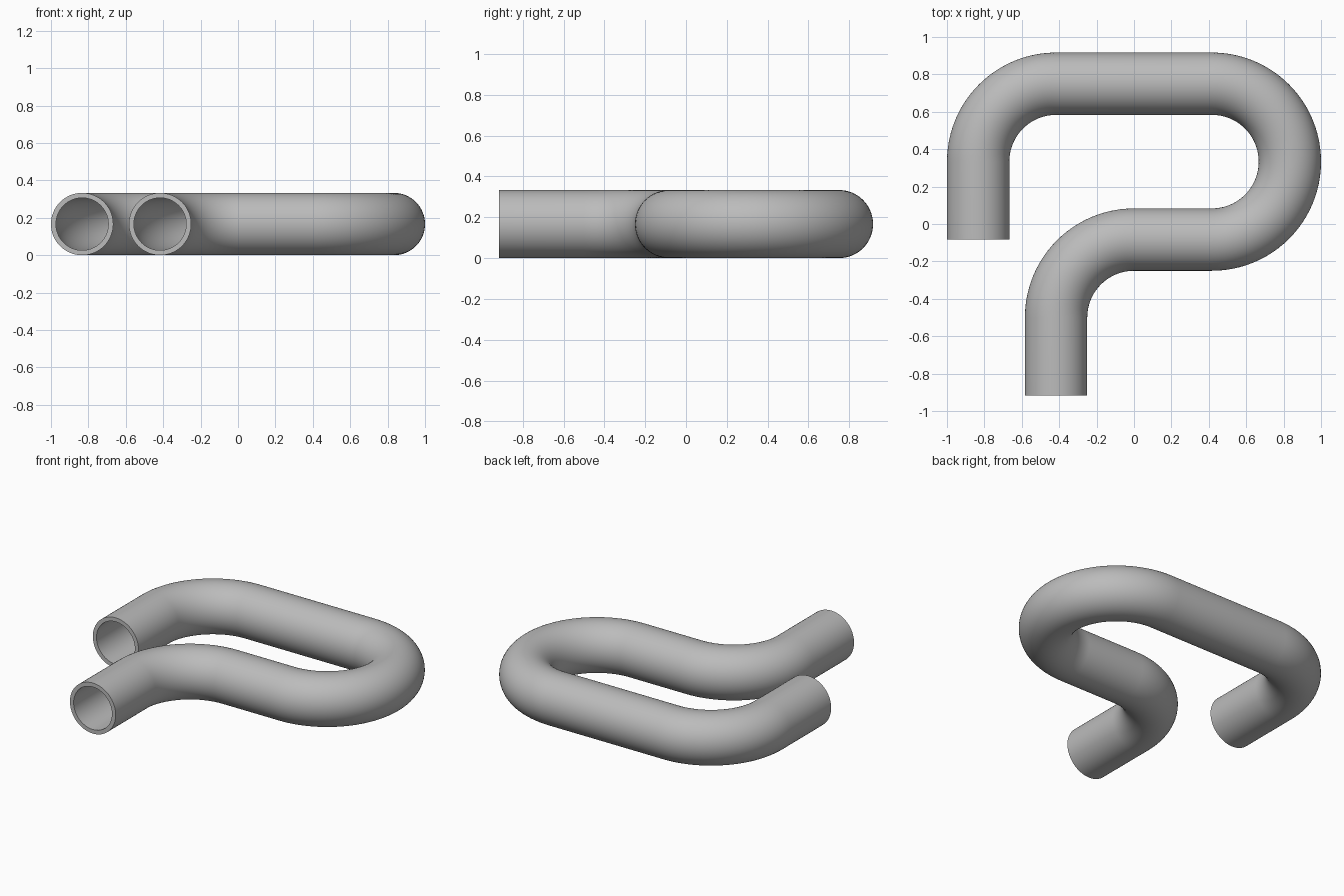
import bpy
import bmesh
import math
from mathutils import Vector

cube = bpy.data.objects.get("Cube")
if cube:
    bpy.data.objects.remove(cube, do_unlink=True)

OUTER, INNER, BEND = 1 / 6, 0.14, 5 / 12
SIDES, STEPS = 64, 24

metal = bpy.data.materials.new("grey_metal")
metal.use_nodes = True
colour = (0.5, 0.5, 0.5, 1)
metal.diffuse_color = colour
metal.node_tree.nodes["Principled BSDF"].inputs["Base Color"].default_value = colour


def bend(cx, cy, start, end):
    """Points and headings along a circular bend, angles in degrees."""
    turn = math.copysign(math.pi / 2, end - start)
    count = int(STEPS * abs(end - start) / 90)
    for i in range(count + 1):
        a = math.radians(start + (end - start) * i / count)
        yield Vector((cx + BEND * math.cos(a), cy + BEND * math.sin(a), OUTER)), a + turn


# Centre line: straight leg, quarter bend, U bend, reverse quarter bend, straight leg
path = [(Vector((-2 * BEND, -1 / 12, OUTER)), math.pi / 2)]
path += bend(-BEND, 1 / 3, 180, 90)
path += bend(BEND, 1 / 3, 90, -90)
path += bend(0, -0.5, 90, 180)
path += [(Vector((-BEND, -11 / 12, OUTER)), -math.pi / 2)]

bm = bmesh.new()


def ring(centre, heading, radius):
    side = Vector((math.sin(heading), -math.cos(heading), 0))
    up = Vector((0, 0, 1))
    angles = [2 * math.pi * k / SIDES for k in range(SIDES)]
    return [bm.verts.new(centre + radius * (math.cos(a) * side + math.sin(a) * up)) for a in angles]


# Outer wall, then back along the inner wall, closed by the rims
rings = [ring(p, h, OUTER) for p, h in path]
rings += [ring(p, h, INNER) for p, h in reversed(path)]
for i, a in enumerate(rings):
    b = rings[(i + 1) % len(rings)]
    for k in range(SIDES):
        n = (k + 1) % SIDES
        bm.faces.new((a[k], a[n], b[n], b[k]))
bmesh.ops.recalc_face_normals(bm, faces=bm.faces)

mesh = bpy.data.meshes.new("bent_pipe")
bm.to_mesh(mesh)
bm.free()
mesh.materials.append(metal)
pipe = bpy.data.objects.new("bent_pipe", mesh)
bpy.context.collection.objects.link(pipe)
bpy.context.view_layer.objects.active = pipe
pipe.select_set(True)
bpy.ops.object.shade_smooth_by_angle(angle=math.radians(30))
